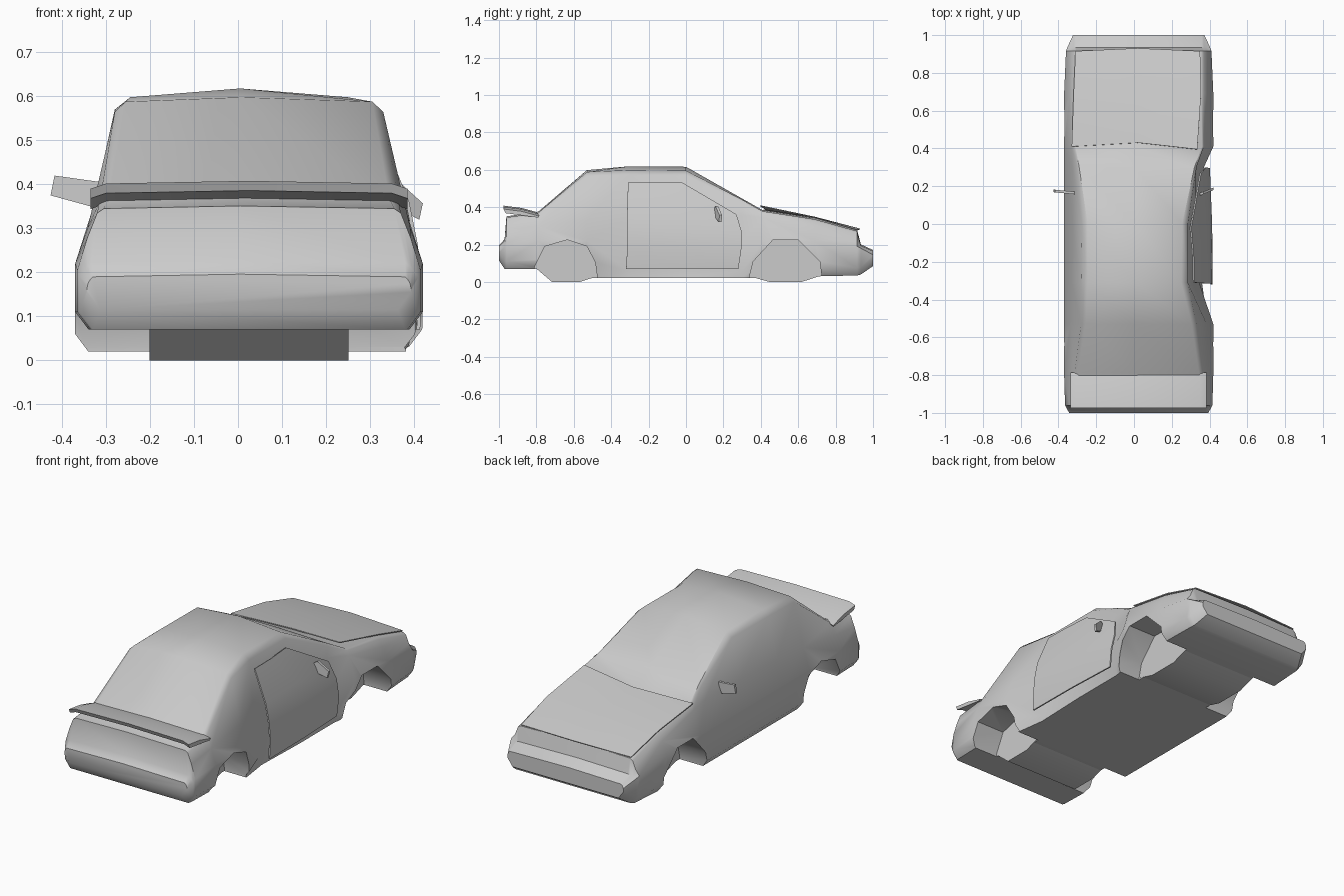
import bpy, bmesh

if "Cube" in bpy.data.objects:
    bpy.data.objects.remove(bpy.data.objects["Cube"])

CENTRE = 0.025   # the shell sits slightly off the axis

paint = bpy.data.materials.new("plain_grey")
paint.use_nodes = True
paint.diffuse_color = (0.6, 0.6, 0.6, 1)
paint.node_tree.nodes["Principled BSDF"].inputs["Base Color"].default_value = (0.6, 0.6, 0.6, 1)


def make_object(name, verts, faces):
    """Mesh object with outward normals and the shared paint."""
    mesh = bpy.data.meshes.new(name)
    mesh.from_pydata(verts, [], faces)
    bm = bmesh.new()
    bm.from_mesh(mesh)
    bmesh.ops.recalc_face_normals(bm, faces=bm.faces)
    bm.to_mesh(mesh)
    bm.free()
    mesh.materials.append(paint)
    obj = bpy.data.objects.new(name, mesh)
    bpy.context.collection.objects.link(obj)
    return obj


def activate(obj):
    bpy.ops.object.select_all(action="DESELECT")
    obj.select_set(True)
    bpy.context.view_layer.objects.active = obj


def smooth(obj, angle):
    activate(obj)
    bpy.ops.object.shade_smooth_by_angle(angle=angle)


def loft(name, rings):
    """Skin equal-length closed rings and cap both ends."""
    n = len(rings[0])
    verts = [v for ring in rings for v in ring]
    faces = [tuple(range(n)), tuple(range(len(verts) - n, len(verts)))]
    for r in range(len(rings) - 1):
        for i in range(n):
            j = (i + 1) % n
            faces.append((r * n + i, r * n + j, r * n + n + j, r * n + n + i))
    return make_object(name, verts, faces)


def side_prism(name, outline, x0, x1):
    """Extrude a (y, z) outline across the car."""
    return loft(name, [[(x, y, z) for y, z in outline] for x in (x0, x1)])


def sheet(name, rows, thickness):
    """Grid of rows of points, thickened."""
    n = len(rows[0])
    verts = [v for row in rows for v in row]
    faces = [(r * n + i, r * n + i + 1, r * n + n + i + 1, r * n + n + i)
             for r in range(len(rows) - 1) for i in range(n - 1)]
    obj = make_object(name, verts, faces)
    mod = obj.modifiers.new("thickness", "SOLIDIFY")
    mod.thickness = thickness
    mod.offset = 0
    activate(obj)
    bpy.ops.object.modifier_apply(modifier=mod.name)
    smooth(obj, 0.6)
    return obj


# Body shell sections: y, floor z, widest (w, z), belt (w, z), rail (w, z), top (w, z)
sections = [
    (-1.0, .115, .368, .165, .366, .175, .362, .182, .355, .19),
    (-.97, .07, .385, .19, .372, .205, .365, .215, .355, .222),
    (-.96, .07, .39, .205, .367, .28, .345, .335, .33, .345),
    (-.79, .07, .395, .22, .367, .3, .34, .36, .318, .37),
    (-.53, .02, .395, .22, .36, .33, .305, .565, .28, .588),
    (-.31, .02, .395, .22, .355, .345, .305, .57, .27, .598),
    (0, .02, .395, .22, .35, .355, .3, .57, .27, .596),
    (.3, .02, .395, .22, .35, .36, .325, .425, .315, .44),
    (.41, .02, .395, .22, .355, .345, .345, .37, .335, .378),
    (.69, .03, .395, .22, .365, .29, .345, .325, .33, .335),
    (.915, .035, .385, .19, .362, .22, .345, .262, .33, .272),
    (.935, .04, .378, .18, .358, .185, .345, .19, .33, .195),
    (1.0, .085, .348, .145, .345, .152, .342, .158, .335, .165),
]
# Crushed doorway on the left side: inset of floor edge, flank and roof edge
dents = {-.31: (.03, .075, .045), 0: (.02, .055, .04), .3: (.02, .05, .02)}

rings = []
for y, floor, wm, zm, wb, zb, wr, zr, wt, zt in sections:
    half = [(wm - .03, floor), (wm, floor + .04), (wm, zm), (wb, zb), (wr, zr), (wt, zt)]
    low, flank, roof = dents.get(y, (0, 0, 0))
    insets = [low, flank, flank, flank, roof, roof]
    crown = .02 if zt > .59 else .01 if zt > .5 else .006
    left = [(CENTRE + w - d, y, z) for (w, z), d in zip(half, insets)]
    right = [(CENTRE - w, y, z) for w, z in reversed(half)]
    rings.append(left + [(CENTRE - .02, y, zt + crown)] + right)
body = loft("body_shell", rings)

# Wheel arches cut from the shell, with the lower well boxes between them
arches = {
    "front": [(.34, .03), (.36, .11), (.465, .225), (.6, .225), (.715, .11), (.725, .035)],
    "rear": [(-.475, .03), (-.485, .105), (-.53, .19), (-.635, .225), (-.755, .19), (-.81, .08)],
}
for name, arch in arches.items():
    (ya, _), (yb, _) = arch[0], arch[-1]
    below = [(yb, -.1), (ya, -.1)]
    for side in (-1, 1):
        cutter = side_prism("arch_cutter", arch + below, CENTRE + side * .225, CENTRE + side * .6)
        cutter.hide_render = True
        mod = body.modifiers.new("arch", "BOOLEAN")
        mod.operation = "DIFFERENCE"
        mod.solver = "EXACT"
        mod.object = cutter
        activate(body)
        bpy.ops.object.modifier_apply(modifier=mod.name)
        bpy.data.objects.remove(cutter)
    inset = (yb - ya) * .28
    well = side_prism(name + "_wheel_well", arch + [(yb - inset, 0), (ya + inset, 0)],
                      CENTRE - .226, CENTRE + .226)
    smooth(well, 0.6)
smooth(body, 0.72)

# Left door, swung slightly outwards: z, rear (y, x), front (y, x)
door_rows = [
    (.53, -.31, .315, -.02, .3),
    (.36, -.315, .385, .27, .352),
    (.26, -.315, .405, .3, .38),
    (.17, -.315, .412, .295, .398),
    (.07, -.32, .41, .28, .395),
]
sheet("left_door", [[(xr, yr, z), ((xr + xf) / 2 + .005, (yr + yf) / 2, z), (xf, yf, z)]
                    for z, yr, xr, yf, xf in door_rows], .008)

# Hood panel, sprung up at its left rear corner
sheet("hood", [
    [(-.31, .915, .278), (.02, .93, .283), (.35, .915, .278)],
    [(-.32, .69, .34), (.02, .69, .346), (.355, .69, .343)],
    [(-.33, .41, .383), (.02, .43, .387), (.335, .395, .408)],
], .005)

# Rear wing: a wedge tapering forward, with drooping tips
wing_stations = [(-.335, -.012), (-.3, 0), (CENTRE, .006), (.35, 0), (.385, -.012)]
wing_outline = [(-.975, .402), (-.965, .38), (-.79, .356), (-.785, .364), (-.88, .39)]
wing = loft("rear_wing", [[(x, y, z + lift) for y, z in wing_outline]
                          for x, lift in wing_stations])
smooth(wing, 0.6)

# Door mirrors: (x, z) outlines, thin front to back, and how far they sweep in y
mirrors = {
    "right_mirror": ([(-.417, .42), (-.31, .405), (-.335, .35), (-.426, .375)], -.1),
    "left_mirror": ([(.34, .39), (.367, .405), (.42, .357), (.412, .32), (.36, .345)], .4),
}
for name, (outline, sweep) in mirrors.items():
    mid_x = sum(p[0] for p in outline) / len(outline)
    loft(name, [[(x, y + sweep * (x - mid_x), z) for x, z in outline] for y in (.163, .177)])
